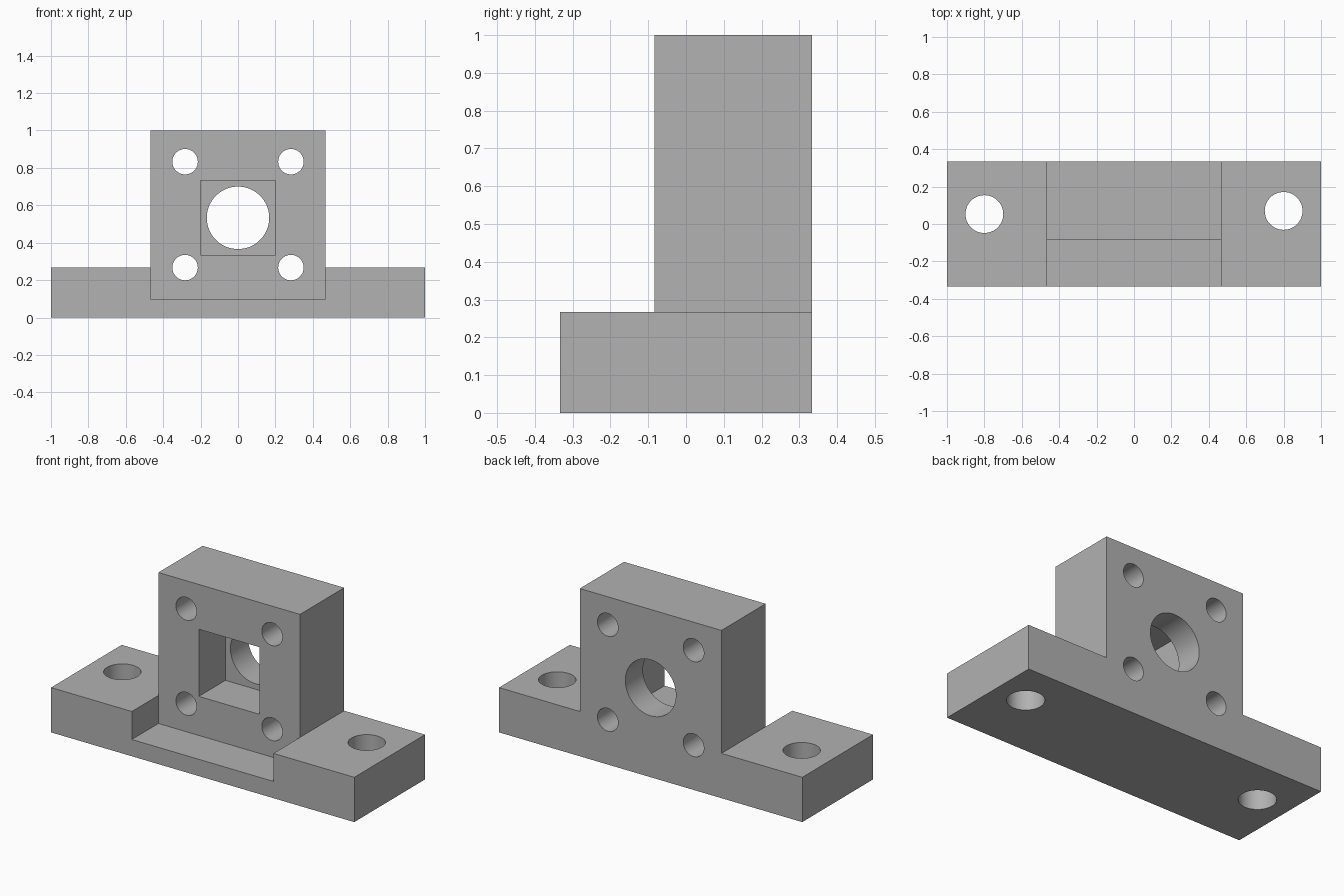
import bpy
import bmesh
from math import radians
from mathutils import Matrix, Vector

cube = bpy.data.objects.get("Cube")
if cube:
    bpy.data.objects.remove(cube, do_unlink=True)

HALF_DEPTH = 0.333   # base half depth
FACE_Y = -0.083      # front face of the upright
HALF_W = 0.467       # upright half width
BASE_TOP = 0.267

grey = bpy.data.materials.new("plain grey")
grey.use_nodes = True
colour = (0.445, 0.445, 0.445, 1)
grey.diffuse_color = colour
grey.node_tree.nodes["Principled BSDF"].inputs["Base Color"].default_value = colour


def finish(bm, name):
    bmesh.ops.recalc_face_normals(bm, faces=bm.faces)
    mesh = bpy.data.meshes.new(name)
    bm.to_mesh(mesh)
    bm.free()
    mesh.materials.append(grey)
    obj = bpy.data.objects.new(name, mesh)
    bpy.context.collection.objects.link(obj)
    return obj


def box(name, low, high):
    low, high = Vector(low), Vector(high)
    bm = bmesh.new()
    size = Matrix.Diagonal((*(high - low), 1))
    bmesh.ops.create_cube(bm, size=1, matrix=Matrix.Translation((low + high) / 2) @ size)
    return finish(bm, name)


def rod(name, centre, radius, length, along_y=False):
    bm = bmesh.new()
    turn = Matrix.Rotation(radians(90 if along_y else 0), 4, "X")
    bmesh.ops.create_cone(bm, cap_ends=True, segments=64, radius1=radius, radius2=radius,
                          depth=length, matrix=Matrix.Translation(centre) @ turn)
    return finish(bm, name)


# Stepped block: base with a central upright, extruded front to back
bm = bmesh.new()
right_half = [(1, 0), (1, BASE_TOP), (HALF_W, BASE_TOP), (HALF_W, 1)]
outline = right_half + [(-x, z) for x, z in reversed(right_half)]
face = bm.faces.new([bm.verts.new((x, -HALF_DEPTH, z)) for x, z in outline])
swept = bmesh.ops.extrude_face_region(bm, geom=[face])["geom"]
bmesh.ops.translate(bm, vec=(0, 2 * HALF_DEPTH, 0),
                    verts=[v for v in swept if isinstance(v, bmesh.types.BMVert)])
block = finish(bm, "mounting_block")

# Front recess, square pocket and round bore behind it
cutters = [
    box("recess_cutter", (-HALF_W, -0.6, 0.1), (HALF_W, FACE_Y, 1.2)),
    box("pocket_cutter", (-0.2, -0.5, 0.333), (0.2, 0.167, 0.733)),
    rod("bore_cutter", (0, 0.3, 0.533), 0.167, 0.5, True),
]
# Four bolt holes through the upright
for x in (-0.283, 0.283):
    for z in (0.267, 0.833):
        cutters.append(rod("bolt_cutter", (x, 0, z), 0.068, 1.2, True))
# Two vertical holes through the base ends
for x, y in ((-0.8, 0.053), (0.8, 0.07)):
    cutters.append(rod("base_hole_cutter", (x, y, 0.1), 0.101, 0.8))

bpy.ops.object.select_all(action="DESELECT")
block.select_set(True)
bpy.context.view_layer.objects.active = block
for cutter in cutters:
    cutter.hide_render = True
    cut = block.modifiers.new("cut", "BOOLEAN")
    cut.operation = "DIFFERENCE"
    cut.solver = "EXACT"
    cut.object = cutter
    bpy.ops.object.modifier_apply(modifier=cut.name)
    bpy.data.objects.remove(cutter, do_unlink=True)

bpy.ops.object.shade_smooth_by_angle(angle=radians(30))
